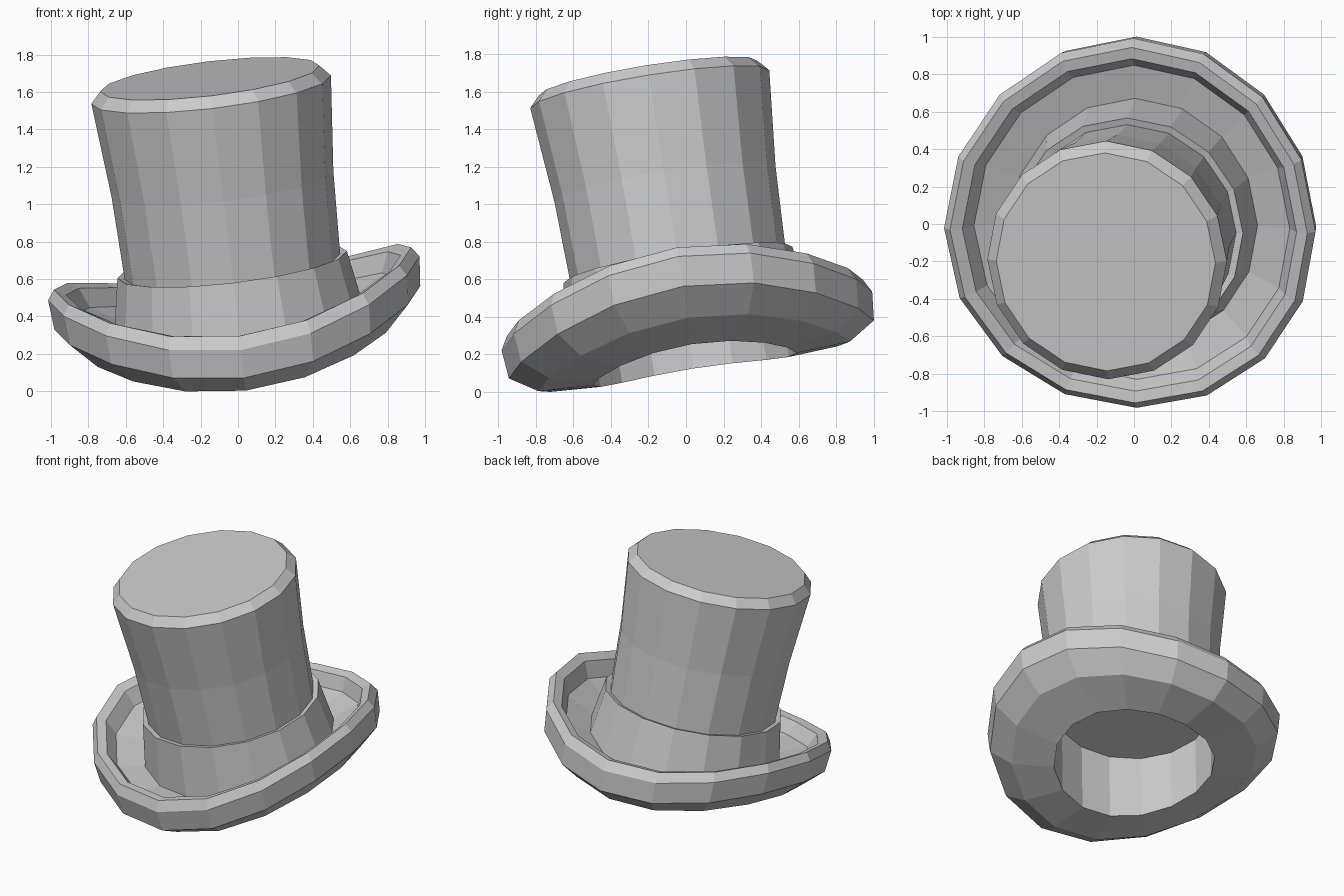
import bpy, bmesh, math
from mathutils import Vector, Matrix

cube = bpy.data.objects.get("Cube")
if cube:
    bpy.data.objects.remove(cube, do_unlink=True)

SIDES = 16
BEND = 0.116                      # saddle curl of the brim

felt = bpy.data.materials.new("grey_felt")
felt.use_nodes = True
GREY = (0.6, 0.6, 0.6, 1)
felt.diffuse_color = GREY
felt.node_tree.nodes["Principled BSDF"].inputs["Base Color"].default_value = GREY

# The whole hat leans forward and to its right
lean = Vector((0, 0, 1)).rotation_difference(Vector((-0.12, -0.16, 1))).to_matrix().to_4x4()
PLACE = Matrix.Translation((0.05, 0.065, 0.0)) @ lean


def lathe(name, profile, cap_start=False, cap_end=False):
    """Revolve (radius, height, bend weight) points, walked from the inside underneath outward and up."""
    bm = bmesh.new()
    rings = []
    for r, h, bend in profile:
        ring = []
        for k in range(SIDES):
            a = 2 * math.pi * k / SIDES
            x, y = r * math.cos(a), r * math.sin(a)
            ring.append(bm.verts.new(PLACE @ Vector((x, y, h + bend * BEND * (x * x - y * y)))))
        rings.append(ring)
    for lo, hi in zip(rings, rings[1:]):
        for k in range(SIDES):
            n = (k + 1) % SIDES
            bm.faces.new((lo[k], lo[n], hi[n], hi[k]))
    if cap_start:
        bm.faces.new(rings[0][::-1])
    if cap_end:
        bm.faces.new(rings[-1])
    me = bpy.data.meshes.new(name)
    bm.to_mesh(me)
    bm.free()
    me.materials.append(felt)
    ob = bpy.data.objects.new(name, me)
    bpy.context.collection.objects.link(ob)
    return ob


# Lining, underside, rolled lip and upper floor of the brim
lathe("brim", [
    (0.55, 0.67, 0), (0.55, 0.158, 1), (0.84, 0.220, 1), (0.985, 0.343, 1),
    (1.0, 0.500, 1), (0.962, 0.562, 1), (0.90, 0.540, 1), (0.85, 0.440, 1),
    (0.665, 0.370, 1)], cap_start=True)

# Flared band around the foot of the crown
lathe("hat_band", [(0.665, 0.370, 1), (0.618, 0.690, 0), (0.580, 0.680, 0)])

# Flaring crown with bevelled flat top
lathe("crown", [(0.580, 0.680, 0), (0.597, 1.13, 0), (0.645, 1.645, 0), (0.59, 1.705, 0)],
      cap_end=True)
